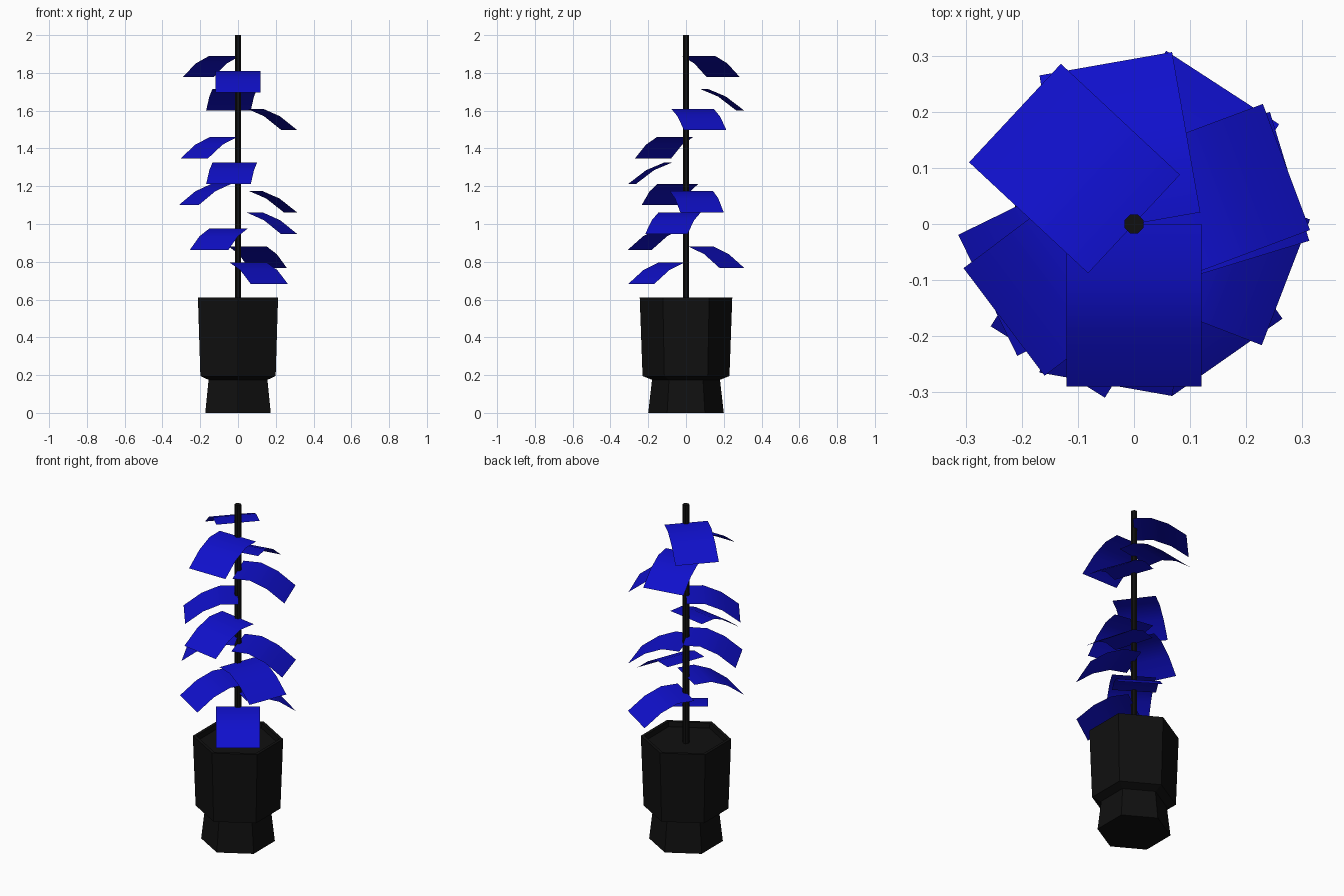
import bpy, bmesh, math
from math import cos, sin, radians

if "Cube" in bpy.data.objects:
    bpy.data.objects.remove(bpy.data.objects["Cube"])


def material(name, rgb):
    m = bpy.data.materials.new(name)
    m.diffuse_color = (*rgb, 1)
    m.use_nodes = True
    m.node_tree.nodes["Principled BSDF"].inputs["Base Color"].default_value = m.diffuse_color
    return m


BLACK = material("black", (0.005, 0.005, 0.005))
BLUE = material("blue", (0.005, 0.005, 0.6))


def add_object(name, bm, mat, smooth=False):
    mesh = bpy.data.meshes.new(name)
    bm.to_mesh(mesh)
    bm.free()
    mesh.materials.append(mat)
    for p in mesh.polygons:
        p.use_smooth = smooth
    ob = bpy.data.objects.new(name, mesh)
    bpy.context.collection.objects.link(ob)
    return ob


def lathe(name, profile, sides, mat, start=0.0):
    """Stack of regular polygons (radius, z), capped at both ends."""
    bm = bmesh.new()
    rings = []
    for r, z in profile:
        angles = [start + 2 * math.pi * i / sides for i in range(sides)]
        rings.append([bm.verts.new((r * cos(a), r * sin(a), z)) for a in angles])
    for lo, hi in zip(rings, rings[1:]):
        for i in range(sides):
            j = (i + 1) % sides
            bm.faces.new((lo[i], lo[j], hi[j], hi[i]))
    bm.faces.new(rings[0][::-1])
    bm.faces.new(rings[-1])
    return add_object(name, bm, mat)


# Six-sided pot with a stepped foot and recessed soil
lathe("pot", [(0.20, 0), (0.18, 0.175), (0.23, 0.195), (0.245, 0.61),
              (0.225, 0.61), (0.222, 0.58)], 6, BLACK, radians(30))

# Thin stem
lathe("stem", [(0.018, 0.57), (0.018, 2.0)], 8, BLACK, radians(22.5))

# Drooping leaves: (height, heading in degrees)
LEAF_PROFILE = [(0, 0), (0.097, 0), (0.193, -0.04), (0.29, -0.113)]
LEAF_HALF_WIDTH = 0.12
LEAVES = [(0.795, 305), (0.88, 57), (0.975, 238), (1.06, -21),
          (1.175, 17), (1.213, 206), (1.325, 260), (1.46, 217),
          (1.61, 20.5), (1.715, 100), (1.81, 270), (1.89, 137)]

for n, (height, heading) in enumerate(LEAVES, 1):
    bm = bmesh.new()
    rows = [[bm.verts.new((d, s * LEAF_HALF_WIDTH, z)) for s in (-1, 1)]
            for d, z in LEAF_PROFILE]
    for a, b in zip(rows, rows[1:]):
        bm.faces.new((a[0], b[0], b[1], a[1]))
    leaf = add_object(f"leaf_{n}", bm, BLUE, smooth=True)
    leaf.location.z = height
    leaf.rotation_euler.z = radians(heading)
